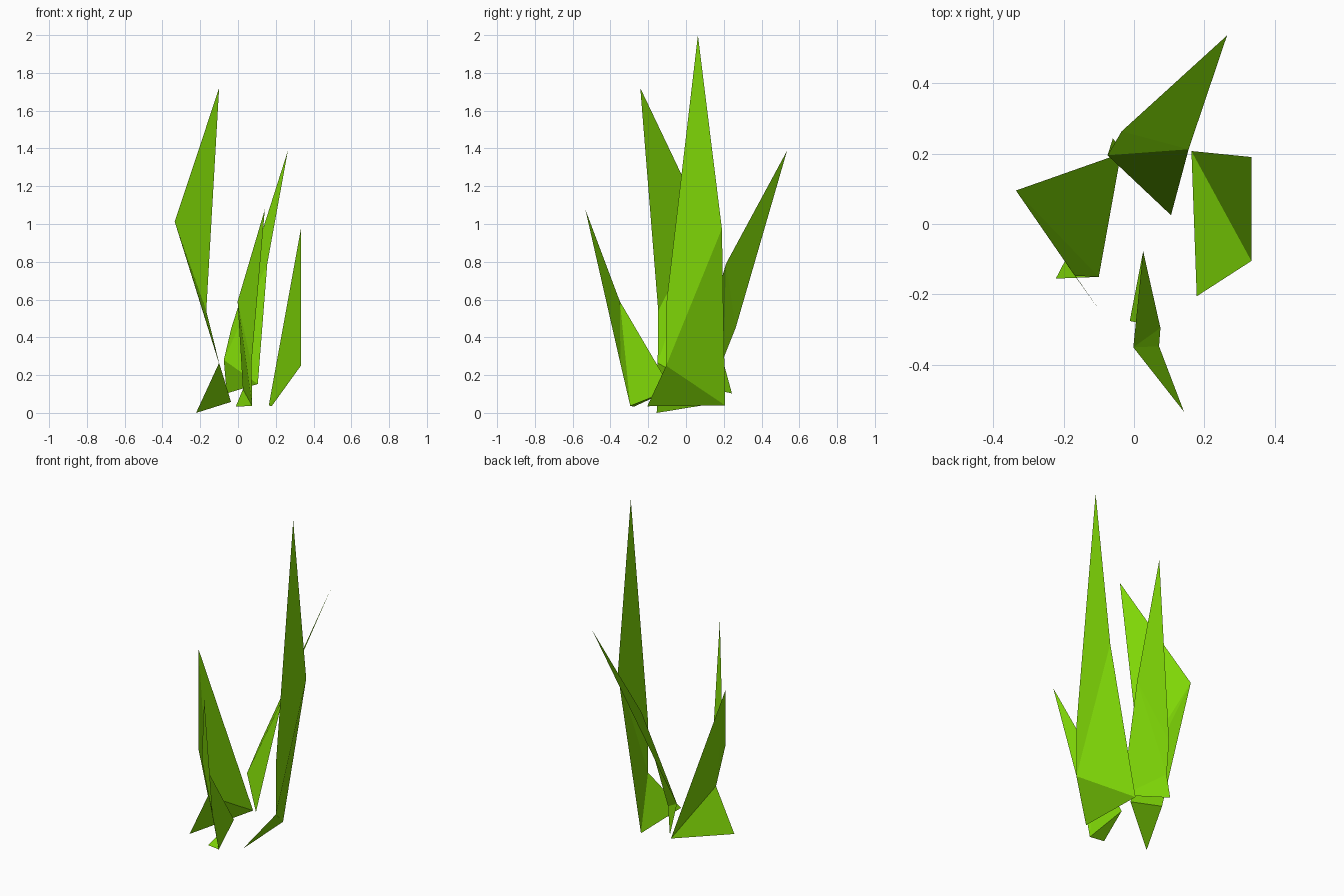
import bpy

# Grass-green material shared by all blades
green = bpy.data.materials.new("grass_green")
green.diffuse_color = (0.21, 0.67, 0.002, 1)


def blade(name, base_a, base_b, high, low, tip, shoulder):
    """One folded leaf: a lower part, then a pointed upper part hinged on the low-high fold."""
    mesh = bpy.data.meshes.new(name)
    mesh.from_pydata([base_a, base_b, high, low, tip, shoulder], [],
                     [(0, 1, 3), (1, 2, 3), (3, 2, 5), (5, 2, 4)])
    mesh.materials.append(green)
    obj = bpy.data.objects.new(name, mesh)
    bpy.context.collection.objects.link(obj)
    return obj


# Tall blade on the right
blade("right_blade", (0.178, -0.205, 0.035), (0.163, 0.207, 0.04), (0.333, 0.19, 0.975),
      (0.333, -0.105, 0.25), (0.333, 0.063, 2.0), (0.333, -0.105, 0.57))

# Blade on the left, twisted forward
blade("left_blade", (-0.222, -0.155, 0.0), (-0.037, 0.2, 0.058), (-0.335, 0.095, 1.012),
      (-0.10, -0.15, 0.265), (-0.10, -0.242, 1.72), (-0.168, -0.147, 0.54))

# Blade leaning to the back
blade("back_blade", (-0.06, 0.243, 0.103), (0.105, 0.025, 0.153), (0.155, 0.212, 0.79),
      (-0.075, 0.195, 0.28), (0.264, 0.535, 1.388), (-0.035, 0.263, 0.45))

# Small blade leaning to the front
blade("front_blade", (-0.012, -0.275, 0.033), (0.026, -0.077, 0.125), (-0.002, -0.35, 0.59),
      (0.075, -0.295, 0.037), (0.142, -0.533, 1.077), (0.071, -0.347, 0.26))
